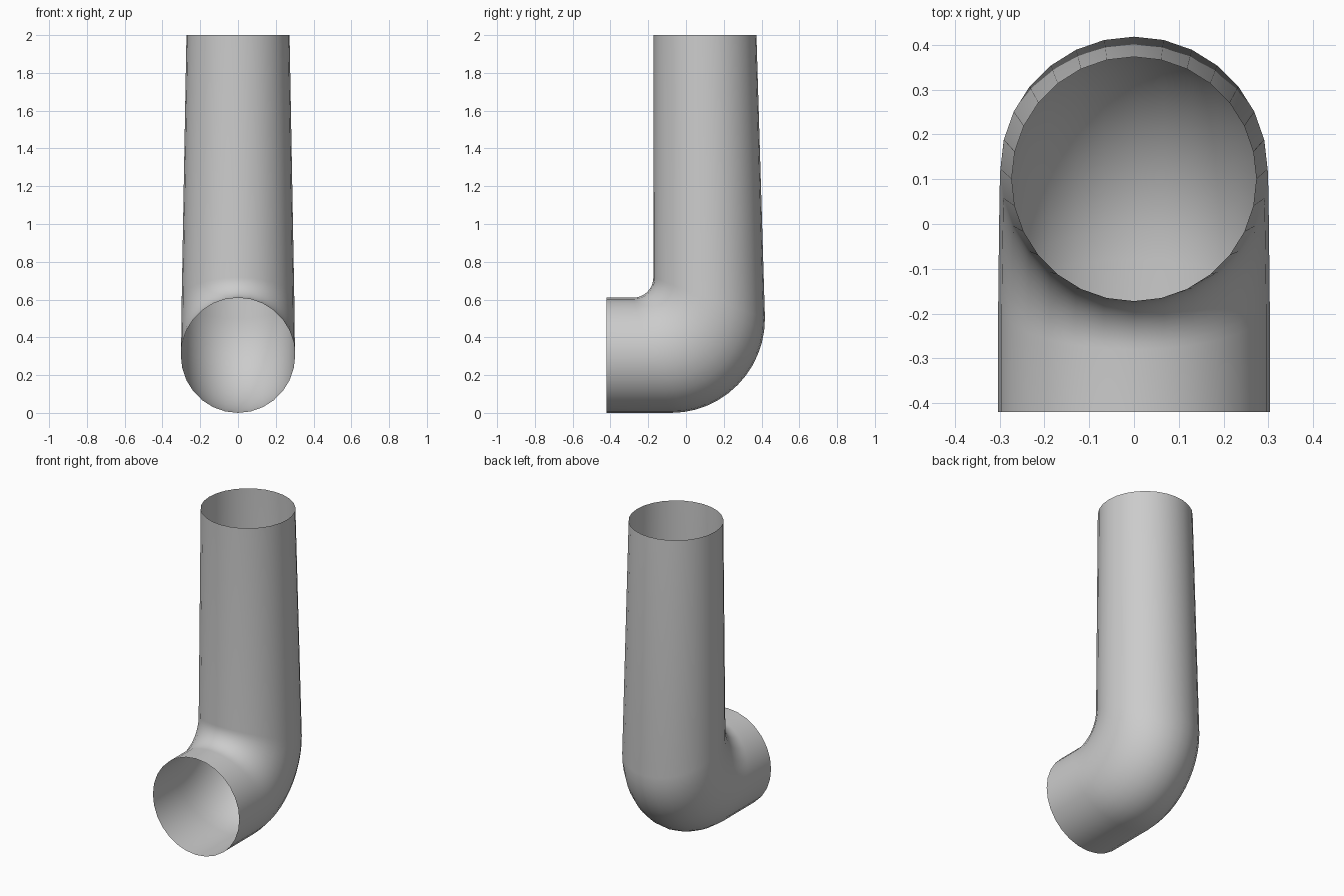
import bpy
import bmesh
from math import sin, cos, pi
from mathutils import Vector

cube = bpy.data.objects.get("Cube")
if cube:
    bpy.data.objects.remove(cube, do_unlink=True)

SIDES = 28
BEND_STEPS = 12

# Plain grey pipe material
grey = bpy.data.materials.new("pipe grey")
grey.use_nodes = True
colour = (0.6, 0.6, 0.6, 1)
grey.diffuse_color = colour
grey.node_tree.nodes["Principled BSDF"].inputs["Base Color"].default_value = colour


def station(inner, outer, half_width):
    """One cross-section, spanning from the inside to the outside of the bend."""
    return Vector((0, *inner)), Vector((0, *outer)), half_width


# Horizontal mouth, tight inner bend with wide outer bend, tapering riser
stations = [station((-0.42, 0.61), (-0.42, 0), 0.303)]
for i in range(BEND_STEPS + 1):
    t = pi / 2 * i / BEND_STEPS
    inner = (-0.28 + 0.107 * sin(t), 0.717 - 0.107 * cos(t))
    outer = (-0.08 + 0.498 * sin(t), 0.5 - 0.5 * cos(t))
    stations.append(station(inner, outer, 0.303 - 0.005 * i / BEND_STEPS))
stations.append(station((-0.172, 2), (0.373, 2), 0.273))

# Skin the sections into an open, thin-walled tube
bm = bmesh.new()
rings = []
for inner, outer, half_width in stations:
    centre, reach = (inner + outer) / 2, (outer - inner) / 2
    side = Vector((half_width, 0, 0))
    rings.append([bm.verts.new(centre + reach * cos(a) + side * sin(a))
                  for a in (2 * pi * k / SIDES for k in range(SIDES))])
for low, high in zip(rings, rings[1:]):
    for k in range(SIDES):
        n = (k + 1) % SIDES
        bm.faces.new((low[k], low[n], high[n], high[k]))
bmesh.ops.recalc_face_normals(bm, faces=bm.faces)

# Make sure the faces point out of the tube
bm.normal_update()
lowest = min(bm.faces, key=lambda f: f.calc_center_median().z)
if lowest.normal.z > 0:
    bmesh.ops.reverse_faces(bm, faces=bm.faces)

mesh = bpy.data.meshes.new("elbow_pipe")
bm.to_mesh(mesh)
bm.free()
mesh.materials.append(grey)
pipe = bpy.data.objects.new("elbow_pipe", mesh)
bpy.context.collection.objects.link(pipe)

bpy.ops.object.select_all(action="DESELECT")
pipe.select_set(True)
bpy.context.view_layer.objects.active = pipe
bpy.ops.object.shade_smooth_by_angle()
